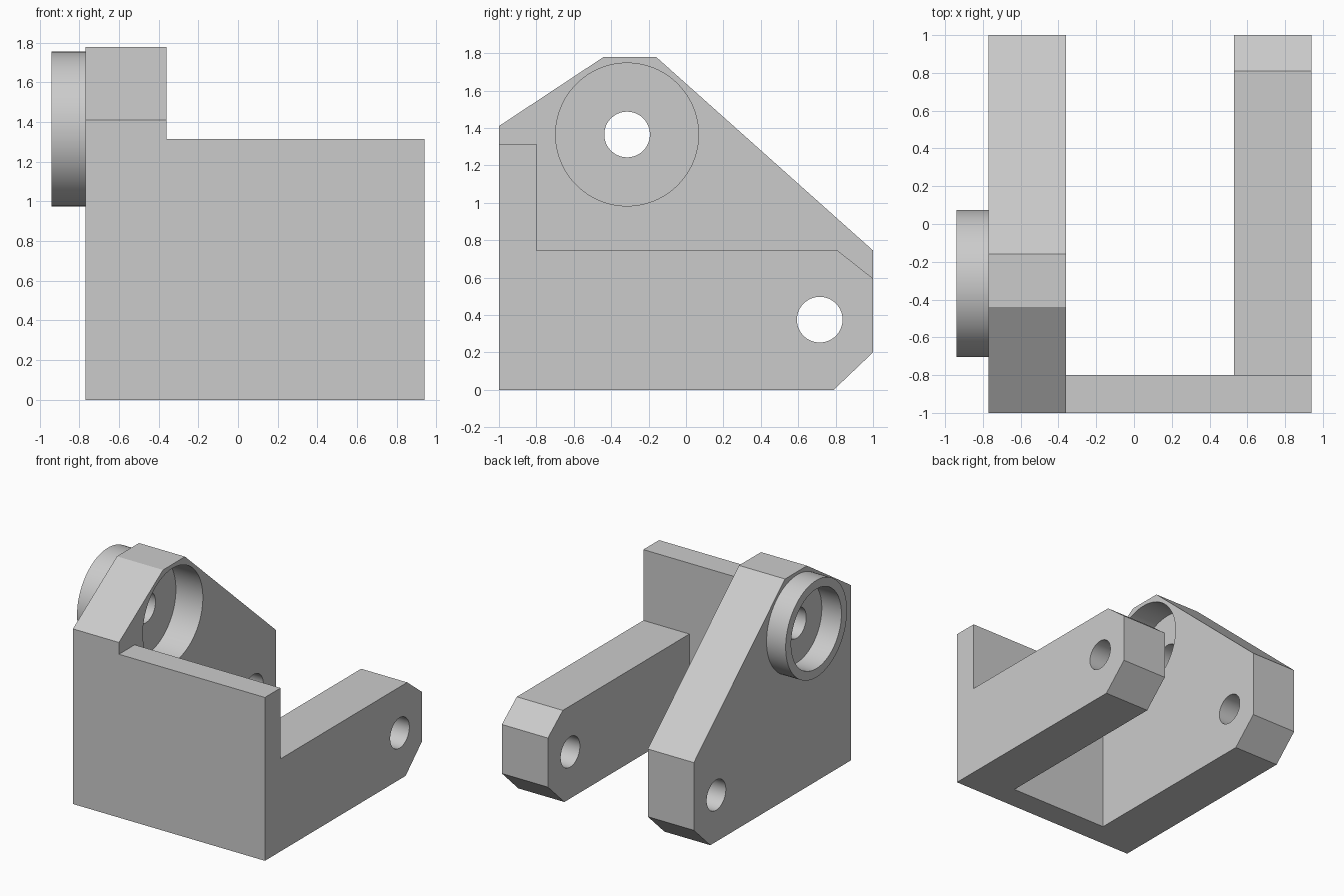
import bpy
import math

cube = bpy.data.objects.get("Cube")
if cube:
    bpy.data.objects.remove(cube, do_unlink=True)

grey = bpy.data.materials.new("plain grey")
grey.use_nodes = True
GREY = (0.6, 0.6, 0.6, 1)
grey.diffuse_color = GREY
grey.node_tree.nodes["Principled BSDF"].inputs["Base Color"].default_value = GREY


def prism(name, profile, x0, x1):
    """Extrude a (y, z) outline from x0 to x1."""
    n = len(profile)
    verts = [(x, y, z) for x in (x0, x1) for y, z in profile]
    faces = [tuple(reversed(range(n))), tuple(range(n, 2 * n))]
    faces += [(i, (i + 1) % n, (i + 1) % n + n, i + n) for i in range(n)]
    mesh = bpy.data.meshes.new(name)
    mesh.from_pydata(verts, [], faces)
    mesh.materials.append(grey)
    obj = bpy.data.objects.new(name, mesh)
    bpy.context.collection.objects.link(obj)
    return obj


def cylinder(name, centre, radius, x0, x1, sides=96):
    """Cylinder along x around a (y, z) centre."""
    ring = [(centre[0] + radius * math.cos(math.tau * i / sides),
             centre[1] + radius * math.sin(math.tau * i / sides))
            for i in range(sides)]
    return prism(name, ring, x0, x1)


def combine(target, tool, operation):
    """Apply a boolean and discard the tool."""
    tool.hide_render = True
    mod = target.modifiers.new(operation, "BOOLEAN")
    mod.operation = operation
    mod.solver = "EXACT"
    mod.object = tool
    bpy.ops.object.select_all(action="DESELECT")
    bpy.context.view_layer.objects.active = target
    target.select_set(True)
    bpy.ops.object.modifier_apply(modifier=mod.name)
    bpy.data.objects.remove(tool, do_unlink=True)


BOSS = (-0.315, 1.365)
PIVOT = (0.715, 0.375)

# Tall side plate
bracket = prism("bracket", [(-1, 0), (0.79, 0), (1, 0.2), (1, 0.745),
                            (-0.16, 1.78), (-0.44, 1.78), (-1, 1.41)], -0.77, -0.36)

# Low arm with the end of the front wall, then the wall between
arm = prism("low_arm", [(-1, 0), (0.79, 0), (1, 0.2), (1, 0.595), (0.81, 0.745),
                        (-0.8, 0.745), (-0.8, 1.315), (-1, 1.315)], 0.53, 0.94)
wall = prism("front_wall", [(-1, 0), (-0.8, 0), (-0.8, 1.315), (-1, 1.315)], -0.5, 0.53)
combine(wall, arm, "UNION")
combine(bracket, wall, "UNION")

# Round boss on the outer face
combine(bracket, cylinder("boss", BOSS, 0.39, -0.94, -0.7), "UNION")

# Recesses on both sides of the boss, its bore, and the pivot holes
combine(bracket, cylinder("outer_recess", BOSS, 0.32, -1.1, -0.765), "DIFFERENCE")
combine(bracket, cylinder("inner_recess", BOSS, 0.382, -0.6, -0.2), "DIFFERENCE")
combine(bracket, cylinder("bore", BOSS, 0.122, -1.1, -0.2), "DIFFERENCE")
combine(bracket, cylinder("pivot_hole", PIVOT, 0.122, -1.1, 1.1), "DIFFERENCE")

bpy.ops.object.shade_smooth_by_angle(angle=math.radians(20))
